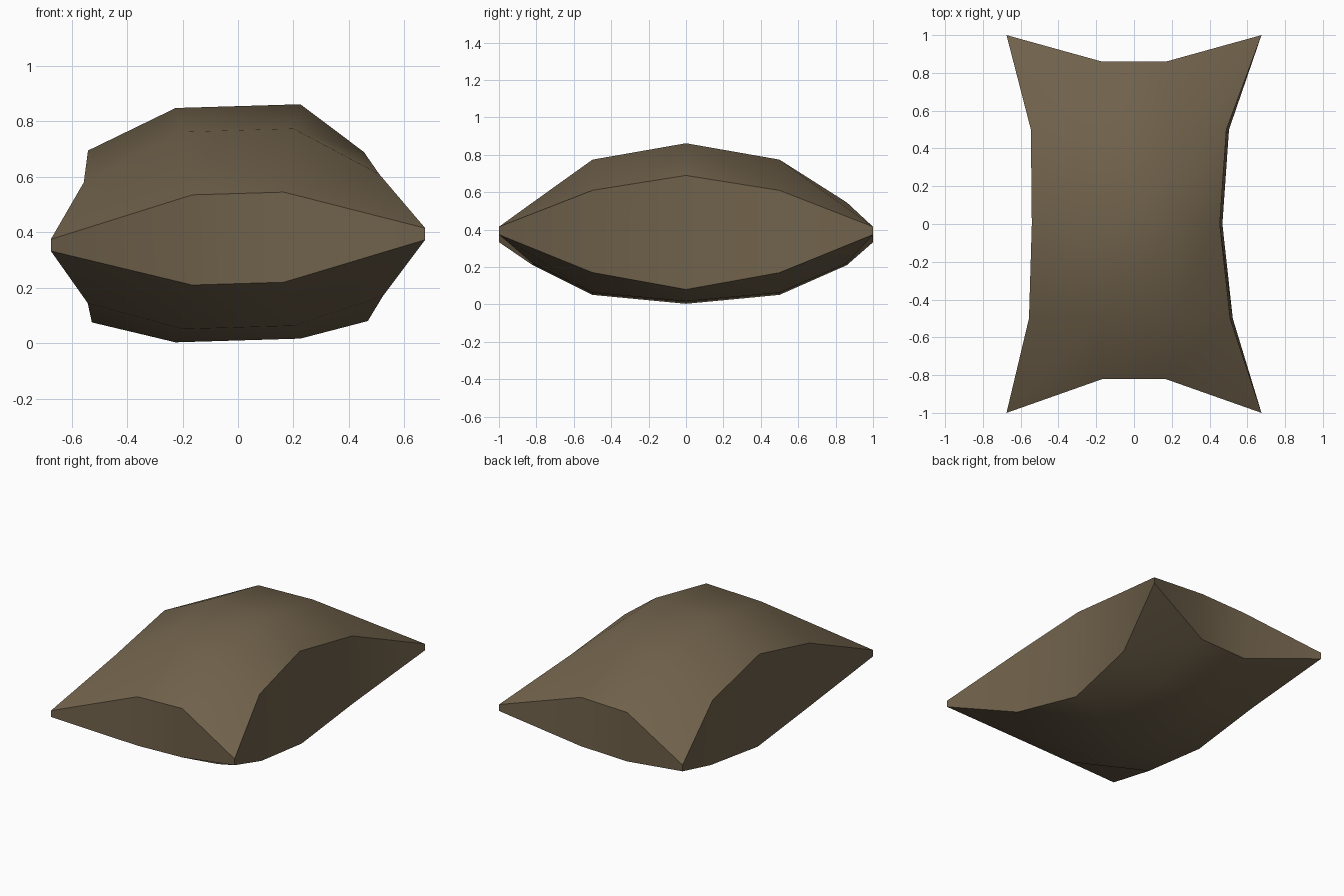
import bpy
import bmesh
import math

if "Cube" in bpy.data.objects:
    bpy.data.objects.remove(bpy.data.objects["Cube"])

TILT = 0.03  # the pillow leans slightly: z rises with x

# plan outline per row, front to back: y at outer columns, y at inner columns,
# then x of the four columns
plan = [(-1.0, -0.82, (-0.675, -0.165, 0.165, 0.675)),
        (-0.5, -0.5, (-0.55, -0.20, 0.20, 0.515)),
        (0.0, 0.0, (-0.535, -0.225, 0.225, 0.46)),
        (0.5, 0.5, (-0.54, -0.20, 0.20, 0.495)),
        (1.0, 0.86, (-0.675, -0.17, 0.17, 0.675))]

# heights per row distance from the middle: left edge, middle, right edge
top_z = {0: (0.711, 0.855, 0.676), 1: (0.597, 0.768, 0.595), 2: (0.395, 0.54, 0.395)}
low_z = {0: (0.091, 0.010, 0.066), 1: (0.161, 0.057, 0.155), 2: (0.353, 0.215, 0.353)}

fabric = bpy.data.materials.new("brown fabric")
fabric.diffuse_color = (0.16, 0.12, 0.07, 1)
fabric.use_nodes = True
fabric.node_tree.nodes["Principled BSDF"].inputs["Base Color"].default_value = fabric.diffuse_color

bm = bmesh.new()


def sheet(heights, spread):
    """Grid of vertices for one puffed side of the pillow."""
    grid = []
    for r, (y_out, y_in, xs) in enumerate(plan):
        left, mid, right = heights[abs(r - 2)]
        row = []
        for c, (x, z) in enumerate(zip(xs, (left, mid, mid, right))):
            y = y_out if c in (0, 3) else y_in
            if c in (0, 3) and r in (1, 2, 3):
                x += spread
            row.append(bm.verts.new((x, y, z + TILT * x)))
        grid.append(row)
    return grid


def border(g):
    return (g[0] + [row[3] for row in g[1:]] + g[4][2::-1]
            + [g[r][0] for r in (3, 2, 1)])


# puffed top and bottom
top = sheet(top_z, -0.006)
low = sheet(low_z, 0.008)
for g, flip in ((top, False), (low, True)):
    for r in range(4):
        for c in range(3):
            quad = [g[r][c], g[r][c + 1], g[r + 1][c + 1], g[r + 1][c]]
            bm.faces.new(quad[::-1] if flip else quad)

# concave side walls
bt, bl = border(top), border(low)
for i in range(len(bt)):
    j = (i + 1) % len(bt)
    bm.faces.new((bl[i], bl[j], bt[j], bt[i]))
bm.normal_update()

mesh = bpy.data.meshes.new("pillow")
bm.to_mesh(mesh)
bm.free()
mesh.materials.append(fabric)
pillow = bpy.data.objects.new("pillow", mesh)
bpy.context.collection.objects.link(pillow)
bpy.context.view_layer.objects.active = pillow
pillow.select_set(True)
bpy.ops.object.shade_smooth_by_angle(angle=math.radians(40))
